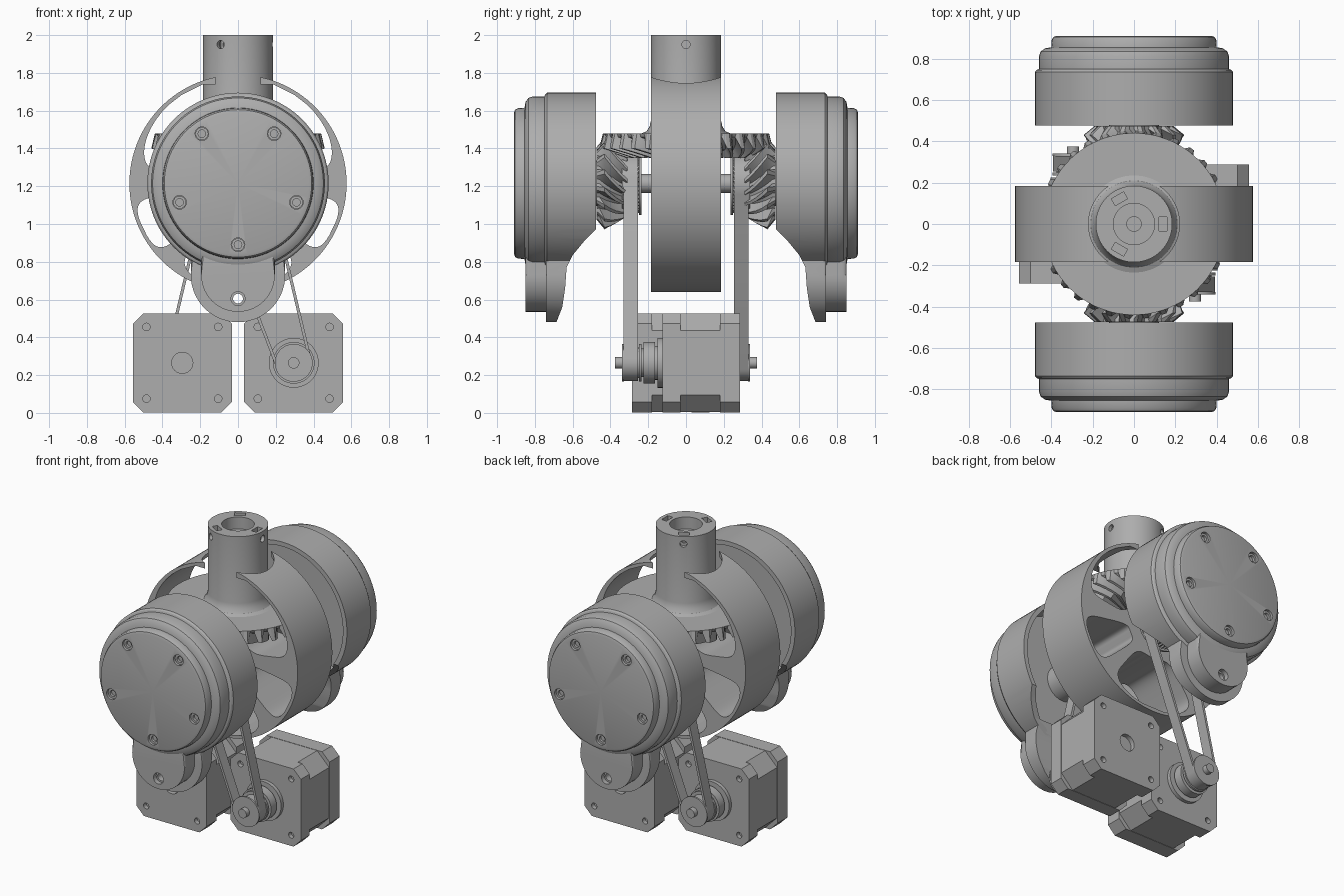
import bpy, bmesh
from math import sin, cos, pi, tau, radians, acos, atan2, hypot, copysign

cube = bpy.data.objects.get("Cube")
if cube:
    bpy.data.objects.remove(cube)

ZC = 1.215          # height of the main axis
MX, MZ = .295, .265  # motor shaft position

grey = bpy.data.materials.new("plain grey")
grey.use_nodes = True
grey.diffuse_color = (.42, .42, .42, 1)
grey.node_tree.nodes["Principled BSDF"].inputs["Base Color"].default_value = grey.diffuse_color


def finish(name, bm):
    bmesh.ops.remove_doubles(bm, verts=bm.verts, dist=1e-5)
    bmesh.ops.recalc_face_normals(bm, faces=bm.faces)
    me = bpy.data.meshes.new(name)
    bm.to_mesh(me)
    bm.free()
    me.materials.append(grey)
    ob = bpy.data.objects.new(name, me)
    bpy.context.collection.objects.link(ob)
    return ob


def skin(bm, rings, closed=True):
    """Join successive rings of vertices with quads."""
    for a, b in zip(rings, rings[1:]):
        n = len(a)
        for i in range(n if closed else n - 1):
            j = (i + 1) % n
            bm.faces.new((a[i], a[j], b[j], b[i]))


def lathe(name, profile, x=0, z=0, side=0, seg=72):
    """Turn (radius, height) points round z, or round y when side is +1 or -1."""
    bm = bmesh.new()
    rings = []
    for r, h in profile:
        ring = []
        for i in range(seg):
            u, v = r * cos(tau * i / seg), r * sin(tau * i / seg)
            ring.append(bm.verts.new((x + u, side * h, z + v) if side else (x + u, v, z + h)))
        rings.append(ring)
    skin(bm, rings)
    return finish(name, bm)


def rod(name, r, y0, y1, x=0, z=0, seg=24):
    return lathe(name, [(0, y0), (r, y0), (r, y1), (0, y1)], x, z, 1, seg)


def prism(name, pts, y0, y1, round_far=0):
    """Extrude an (x, z) outline along y."""
    bm = bmesh.new()
    a = [bm.verts.new((x, y0, z)) for x, z in pts]
    b = [bm.verts.new((x, y1, z)) for x, z in pts]
    skin(bm, [a, b])
    bm.faces.new(a)
    far = bm.faces.new(b)
    if round_far:
        bmesh.ops.bevel(bm, geom=list(far.edges), offset=round_far, segments=4,
                        profile=.5, affect='EDGES')
    return finish(name, bm)


def cut(ob, cutters):
    """Subtract the cutters and discard them."""
    for c in cutters:
        m = ob.modifiers.new("cut", 'BOOLEAN')
        m.operation, m.solver, m.object = 'DIFFERENCE', 'EXACT', c
    bake(ob)
    for c in cutters:
        bpy.data.objects.remove(c)


def bake(ob):
    dg = bpy.context.evaluated_depsgraph_get()
    me = bpy.data.meshes.new_from_object(ob.evaluated_get(dg))
    ob.modifiers.clear()
    ob.data = me


def bevel_gear(name, n, r, h, twist, back, side=0):
    """Spiral bevel gear whose pitch cone has its apex at the main axis centre."""
    bm = bmesh.new()
    length = hypot(r, h)

    def put(rad, hh, t):
        u, v = rad * cos(t), rad * sin(t)
        return bm.verts.new((u, side * hh, ZC + v) if side else (u, v, ZC + hh))

    steps = [(q, q, d) for q, d in ((.15, 0), (.72, .033), (.79, .033), (.86, .033), (.93, .033), (1, .033))]
    rings = []
    for k, (q, _, d) in enumerate(steps):
        ring = []
        for i in range(n):
            for f, e in ((0, -1), (.3, -1), (.52, 1), (.78, 1)):
                t = tau * (i + f) / n + twist * (1 - max(q, .72))
                if k == 0:
                    ring.append(put(.04, h * .72, t))
                else:
                    ring.append(put(q * (r + e * d * h / length), q * (h - e * d * r / length), t))
        rings.append(ring)
    for rad, hh in (back, (.02, back[1])):
        rings.append([put(rad, hh, tau * (i + f) / n) for i in range(n) for f in (0, .3, .52, .78)])
    skin(bm, rings)
    bm.faces.new(rings[0])
    bm.faces.new(rings[-1])
    return finish(name, bm)


def sector(a0, a1, r0, r1):
    """Round-cornered sector, as a cutter through the wheel."""
    pts = []
    for i in range(72):
        t = tau * (i + .5) / 72
        u, v = (copysign(abs(w) ** .45, w) for w in (cos(t), sin(t)))
        a = radians((a0 + a1) / 2 + u * (a1 - a0) / 2)
        r = (r0 + r1) / 2 + v * (r1 - r0) / 2
        pts.append((r * cos(a), ZC + r * sin(a)))
    return prism("wheel_cutter", pts, -.4, .4)


def belt(name, s):
    """Belt round the upper and lower pulleys."""
    dx, dz = s * MX, MZ - ZC
    base, phi = atan2(dz, dx), acos((.155 - .088) / hypot(dx, dz))
    pts = []
    for i in range(25):
        t = base + phi + (tau - 2 * phi) * i / 24
        pts.append((.155 * cos(t), ZC + .155 * sin(t)))
    for i in range(17):
        t = base - phi + 2 * phi * i / 16
        pts.append((s * MX + .088 * cos(t), MZ + .088 * sin(t)))
    bm = bmesh.new()
    skin(bm, [[bm.verts.new((x, y, z)) for x, z in pts] for y in (-s * .33, -s * .255)])
    ob = finish(name, bm)
    m = ob.modifiers.new("thickness", 'SOLIDIFY')
    m.thickness, m.offset = .016, 0
    bake(ob)


def octagon(cx, cz, h, c):
    k = h - c
    return [(cx + x, cz + z) for x, z in
            ((-k, -h), (k, -h), (h, -k), (h, k), (k, h), (-k, h), (-h, k), (-h, -k))]


def lobe_outline(r, top):
    arc = [(r * cos(t), .73 + r * sin(t)) for t in (pi + pi * i / 28 for i in range(29))]
    return arc + [(r, top), (-r, top)]


def clearance(s):
    """Curved relief under the inner side of a housing."""
    bm = bmesh.new()
    outline = [(.3, .99), (.46, .99), (.53, .92), (.6, .835), (.632, .77), (.64, .66),
               (.655, .56), (.69, .47), (.69, .3), (.3, .3)]
    rings = [[bm.verts.new((x, s * y, z)) for y, z in outline] for x in (-.7, .7)]
    skin(bm, rings)
    for r in rings:
        bm.faces.new(r)
    return finish("clearance_cutter", bm)


# spoked wheel in the middle, open round the tube
wheel = rod("spoked_wheel", .575, -.185, .185, 0, ZC, 128)
cut(wheel, [sector(9, 171, .19, .556), sector(-42, -9, .2, .556), sector(-171, -138, .2, .556),
            sector(-126, -54, .2, .556),
            lathe("tube_clearance", [(0, 1.45), (.22, 1.45), (.22, 2), (0, 2)])])
rod("axle", .05, -.7, .7, 0, ZC)

# output gear and tube
bevel_gear("output_gear", 32, .445, .215, 1.0, (.44, .265))
tube = lathe("output_tube", [(0, 1.45), (.24, 1.45), (.235, 1.48), (.21, 1.49), (.193, 1.515), (.185, 1.55),
                             (.185, 2), (.1, 2), (.1, 1.92), (.035, 1.92), (.035, 1.75), (0, 1.75)])
cutters = []
for k in range(3):
    a = tau * k / 3
    slot = prism("slot_cutter", [(.122, 1.9), (.16, 1.9), (.16, 2.1), (.122, 2.1)], -.034, .034)
    bolt = lathe("bolt_cutter", [(0, .11), (.022, .11), (.022, .25), (0, .25)], 0, 0, 0, 20)
    bolt.rotation_euler = (0, pi / 2, a)
    bolt.location.z = 1.95
    slot.rotation_euler.z = a
    cutters += [slot, bolt]
bpy.context.view_layer.update()
cut(tube, cutters)

for s, end in ((-1, "front"), (1, "back")):
    # housing cup with stepped cap, screws and lower lobe
    shell = lathe(end + "_housing", [(0, .91), (.375, .91), (.39, .905), (.398, .89), (.4, .855), (.43, .85),
                                     (.452, .835), (.46, .81), (.46, .75), (.472, .745), (.48, .735), (.48, .477),
                                     (.45, .477), (.45, .68), (0, .68)], 0, ZC, s, 96)
    holes = [clearance(s)]
    for k in range(5):
        t = radians(-90 + 72 * k)
        x, z = .325 * cos(t), ZC + .325 * sin(t)
        holes.append(rod("screw_cutter", .036, s * .875, s, x, z))
        lathe(end + "_screw", [(0, .87), (.034, .87), (.034, .895), (.02, .895), (.02, .878), (0, .878)],
              x, z, s, 24)
    cut(shell, holes)
    lobe = prism(end + "_lobe_base", lobe_outline(.25, .84), s * .6, s * .74, .012)
    cut(lobe, [clearance(s), rod("through_cutter", .026, -1, 1, 0, .605)])
    cover = prism(end + "_lobe_cover", lobe_outline(.195, 1), s * .735, s * .85, .028)
    cut(cover, [rod("through_cutter", .026, -1, 1, 0, .605),
                rod("counterbore_cutter", .037, s * .82, s, 0, .605)])

    # side gear with its toothed pulley
    bevel_gear(end + "_side_gear", 16, .215, .445, -2.0, (.19, .475), s)
    lathe(end + "_gear_hub", [(0, .47), (.12, .47), (.12, .7), (0, .7)], 0, ZC, s, 48)
    lathe(end + "_upper_pulley", [(.05, .34), (.165, .34), (.165, .332), (.147, .332), (.147, .25),
                                  (.168, .25), (.168, .235), (.05, .235)], 0, ZC, s)
    teeth = [((.147 + .009 * (i % 4 > 1)) * cos(tau * i / 160), ZC + (.147 + .009 * (i % 4 > 1)) * sin(tau * i / 160))
             for i in range(160)]
    prism(end + "_pulley_teeth", teeth, s * .25, s * .33)

    # motor with shaft, lower pulley and belt; the two are half a turn apart
    f, cx = -s, -s * MX
    for part, y0, y1, c in (("front_cap", -.125, -.03, .055), ("core", -.03, .18, .09), ("rear_cap", .18, .287, .055)):
        body = prism(end + "_motor_" + part, octagon(cx, MZ, .262 if part != "core" else .26, c), f * y0, f * y1)
        if part != "core":
            y = f * (y0 if part == "front_cap" else y1)
            bores = [rod("bore_cutter", .02, y - .03, y + .03, cx + i * .19, MZ + j * .19, 16)
                     for i in (-1, 1) for j in (-1, 1)]
            if part == "rear_cap":
                bores.append(rod("rear_cutter", .056, y - .03, y + .03, cx, MZ))
            cut(body, bores)
    lathe(end + "_motor_pulley", [(0, .375), (.03, .375), (.03, .34), (.1, .34), (.1, .328), (.08, .328),
                                  (.08, .25), (.1, .25), (.1, .235), (.075, .235), (.075, .225), (.11, .225),
                                  (.11, .165), (.09, .165), (.09, .15), (.132, .15), (.132, .12), (0, .12)],
          cx, MZ, s, 48)
    belt(end + "_belt", f)

# smooth curved walls, keep edges sharp
bpy.ops.object.select_all(action='DESELECT')
for ob in bpy.context.collection.objects:
    if ob.type == 'MESH' and ob.data.materials and ob.data.materials[0] == grey:
        ob.select_set(True)
        bpy.context.view_layer.objects.active = ob
bpy.ops.object.shade_smooth_by_angle(angle=radians(28))
